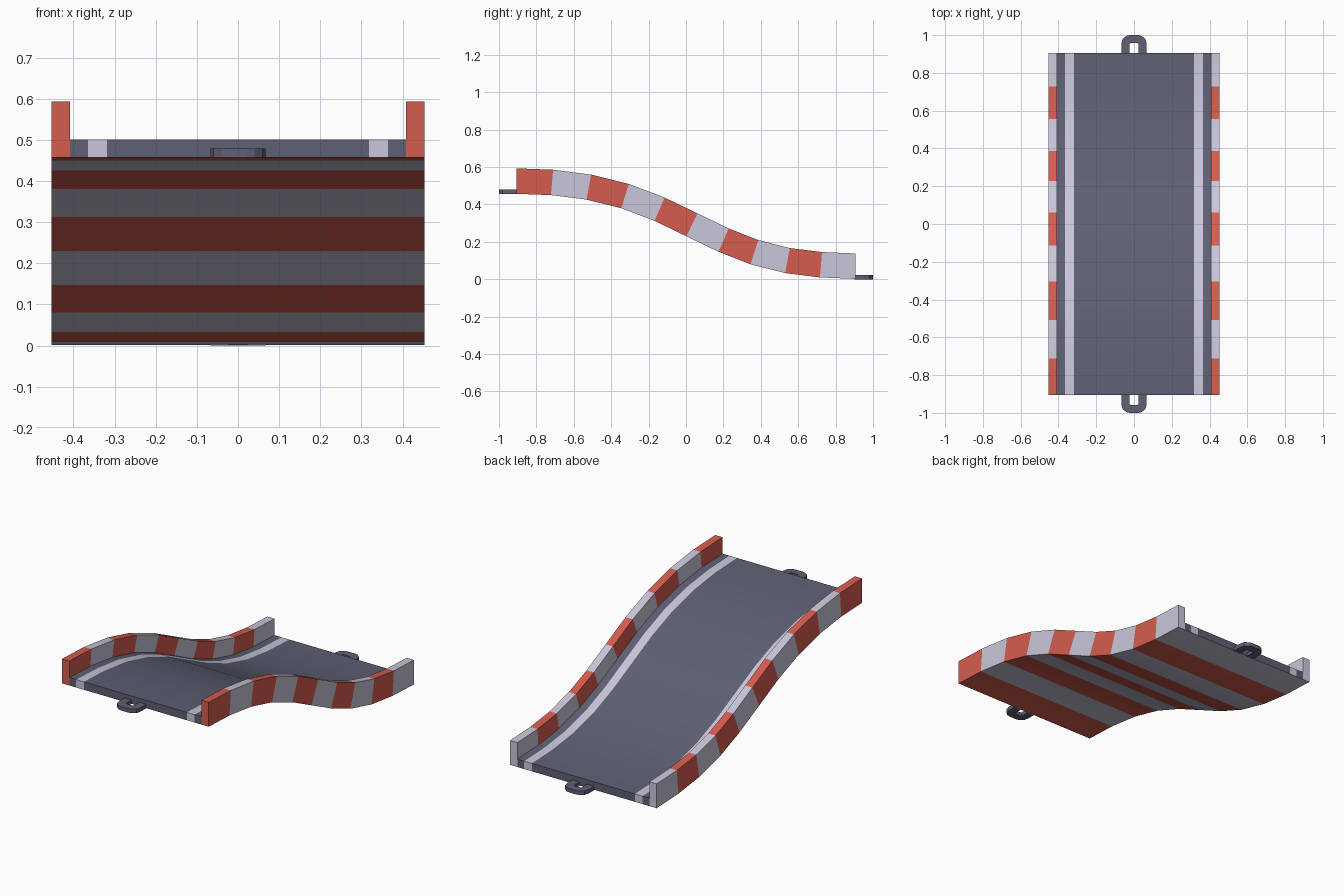
import bpy, bmesh, math
from mathutils import Vector

if "Cube" in bpy.data.objects:
    bpy.data.objects.remove(bpy.data.objects["Cube"])


def material(name, rgb):
    m = bpy.data.materials.new(name)
    m.diffuse_color = (*rgb, 1)
    m.use_nodes = True
    m.node_tree.nodes["Principled BSDF"].inputs["Base Color"].default_value = m.diffuse_color
    return m


ASPHALT = material("asphalt grey", (0.112, 0.117, 0.175))
RED = material("kerb red", (0.67, 0.108, 0.078))
WHITE = material("kerb white", (0.59, 0.575, 0.70))


def finish(bm, name, mats, smooth=False):
    bmesh.ops.recalc_face_normals(bm, faces=bm.faces[:])
    me = bpy.data.meshes.new(name)
    bm.to_mesh(me)
    bm.free()
    for m in mats:
        me.materials.append(m)
    ob = bpy.data.objects.new(name, me)
    bpy.context.collection.objects.link(ob)
    if smooth:
        bpy.ops.object.select_all(action='DESELECT')
        bpy.context.view_layer.objects.active = ob
        ob.select_set(True)
        bpy.ops.object.shade_smooth_by_angle(angle=math.radians(30))
    return ob


# Underside path of the slope (y, z), one point per kerb stripe boundary
PATH = [(-0.905, 0.457), (-0.722, 0.450), (-0.532, 0.426), (-0.346, 0.380),
        (-0.168, 0.312), (0.002, 0.230), (0.174, 0.147), (0.345, 0.080),
        (0.530, 0.033), (0.716, 0.010), (0.905, 0.002)]

# Half cross-section: deck columns, kerb wall
DECK_H, WALL_H = 0.044, 0.136
XS = [-0.453, -0.408, -0.365, -0.318, 0.318, 0.365, 0.408, 0.453]
bottom = [(x, 0) for x in XS]
top = ([(XS[0], WALL_H), (XS[1], WALL_H)] + [(x, DECK_H) for x in XS[1:-1]]
       + [(XS[-2], WALL_H), (XS[-1], WALL_H)])
profile = bottom + top[::-1]
N = len(profile)


def ring_normals():
    out = []
    for i in range(len(PATH)):
        if i in (0, len(PATH) - 1):
            out.append(Vector((0, 1)))      # vertical ends
            continue
        a, b = Vector(PATH[i - 1]), Vector(PATH[i + 1])
        t = (b - a).normalized()
        out.append(Vector((-t.y, t.x)))
    return out


def deck_mat(x):
    return 2 if 0.318 < abs(x) < 0.365 else 0


# Track: swept section with striped kerbs, striped underside and lane lines
bm = bmesh.new()
rings = []
for (y, z), n in zip(PATH, ring_normals()):
    rings.append([bm.verts.new((x, y + n.x * h, z + n.y * h)) for x, h in profile])
for s in range(len(rings) - 1):
    stripe = 1 if s % 2 == 0 else 2
    for k in range(N):
        j = (k + 1) % N
        f = bm.faces.new((rings[s][k], rings[s][j], rings[s + 1][j], rings[s + 1][k]))
        on_deck = profile[k][1] == DECK_H and profile[j][1] == DECK_H
        f.material_index = deck_mat((profile[k][0] + profile[j][0]) / 2) if on_deck else stripe

# End caps, one face per column
for ring, stripe in ((rings[0], 1), (rings[-1], 2)):
    at = {p: v for p, v in zip(profile, ring)}
    for a, b in zip(XS, XS[1:]):
        wall = a == XS[0] or b == XS[-1]
        if a == XS[0]:
            pts = [(a, 0), (b, 0), (b, DECK_H), (b, WALL_H), (a, WALL_H)]
        elif b == XS[-1]:
            pts = [(a, 0), (b, 0), (b, WALL_H), (a, WALL_H), (a, DECK_H)]
        else:
            pts = [(a, 0), (b, 0), (b, DECK_H), (a, DECK_H)]
        f = bm.faces.new([at[p] for p in pts])
        f.material_index = stripe if wall else deck_mat((a + b) / 2)
finish(bm, "track_slope", [ASPHALT, RED, WHITE], smooth=True)


# Connector loops at both ends: U-shaped strip between outer and inner outline
def connector(name, side, z0, z1):
    outer = [(0.067, 0.900), (0.067, 0.955), (0.060, 0.980), (0.040, 0.996), (0.022, 1.0)]
    inner = [(0.023, 0.900), (0.023, 0.925), (0.023, 0.940), (0.023, 0.955), (0.018, 0.957)]
    outer += [(-x, y) for x, y in outer[::-1]]
    inner += [(-x, y) for x, y in inner[::-1]]
    b = bmesh.new()
    rows = [[b.verts.new((x, side * y, z)) for x, y in line]
            for line, z in ((outer, z0), (outer, z1), (inner, z1), (inner, z0))]
    for r in range(4):
        p, q = rows[r], rows[(r + 1) % 4]
        for i in range(len(p) - 1):
            b.faces.new((p[i], p[i + 1], q[i + 1], q[i]))
    for i in (0, -1):
        b.faces.new([row[i] for row in rows])
    finish(b, name, [ASPHALT])


connector("front_connector", -1, 0.457, 0.479)
connector("back_connector", 1, 0.0, 0.022)
